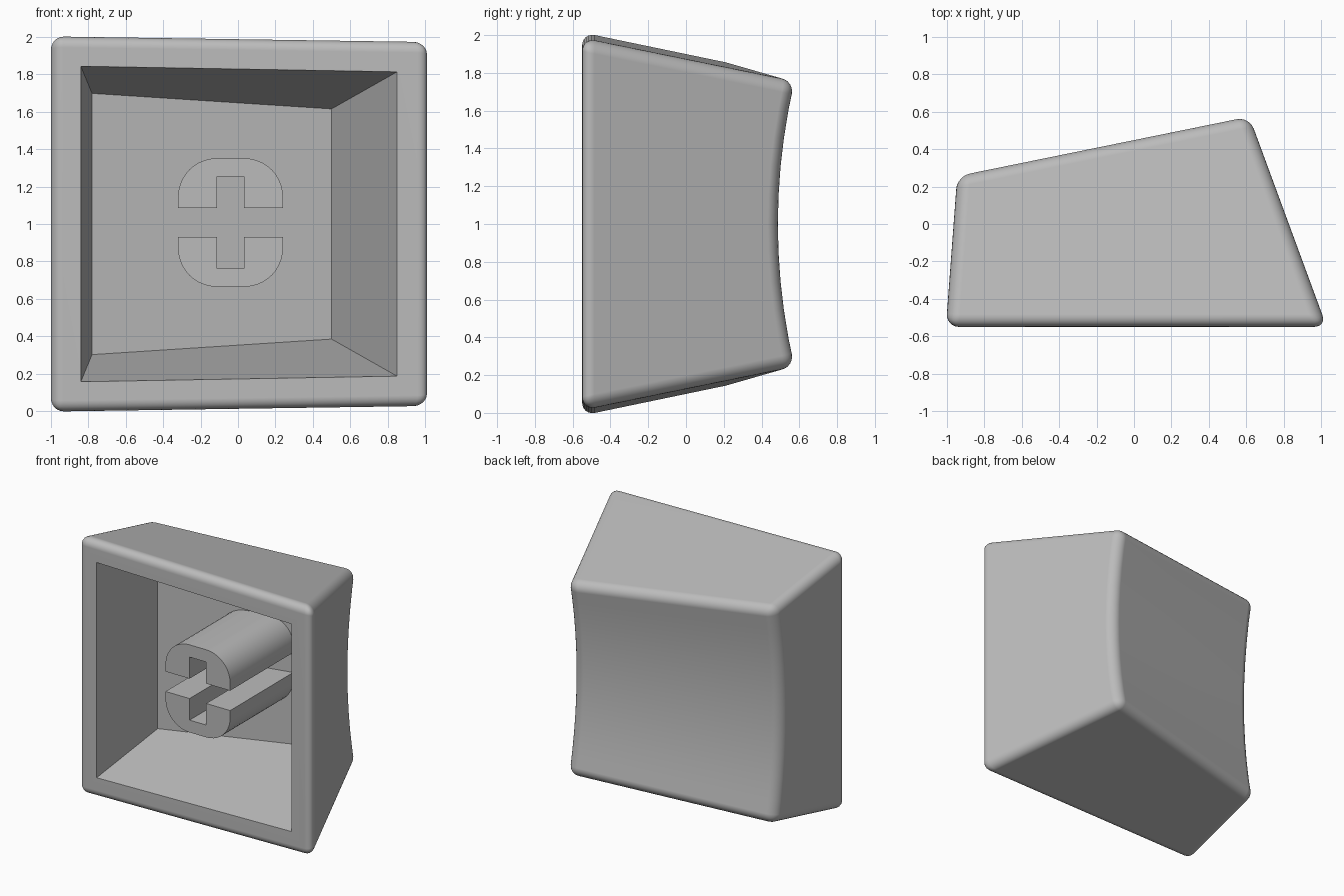
import bpy, bmesh, math
from mathutils import Vector

cube = bpy.data.objects.get("Cube")
if cube:
    bpy.data.objects.remove(cube, do_unlink=True)

grey = bpy.data.materials.new("matte grey")
grey.use_nodes = True
grey.diffuse_color = (0.5, 0.5, 0.5, 1)
grey.node_tree.nodes["Principled BSDF"].inputs["Base Color"].default_value = (0.5, 0.5, 0.5, 1)

FRONT = -0.55
STRIPS = 10
DISH = 0.088


def finish(bm, name):
    bmesh.ops.recalc_face_normals(bm, faces=bm.faces[:])
    mesh = bpy.data.meshes.new(name)
    bm.to_mesh(mesh)
    bm.free()
    mesh.materials.append(grey)
    obj = bpy.data.objects.new(name, mesh)
    bpy.context.collection.objects.link(obj)
    bpy.ops.object.select_all(action='DESELECT')
    obj.select_set(True)
    bpy.context.view_layer.objects.active = obj
    bpy.ops.object.shade_smooth_by_angle(angle=math.radians(30))
    weighted = obj.modifiers.new("Even shading", 'WEIGHTED_NORMAL')
    weighted.keep_sharp = True
    return obj


def floor_y(x):
    return 0.12 + 0.217 * (x + 0.78)


# Outer shell: tapered block with a dished back
bm = bmesh.new()


def column(x, y, half_height):
    """Curved vertical back edge, from bottom to top."""
    verts = []
    for i in range(STRIPS + 1):
        t = 2 * i / STRIPS - 1
        verts.append(bm.verts.new((x, y - DISH * (1 - t * t), 1 + half_height * t)))
    return verts


left = column(-0.945, 0.268, 0.845)
right = column(0.617, 0.587, 0.753)
front_left = [bm.verts.new((-1.005, FRONT, 1 + s * 1.015)) for s in (-1, 1)]
front_right = [bm.verts.new((1.03, FRONT, 1 + s * 0.985)) for s in (-1, 1)]
for i in range(STRIPS):
    bm.faces.new((left[i], right[i], right[i + 1], left[i + 1]))
bm.faces.new(front_left + left[::-1])
bm.faces.new(front_right + right[::-1])
for end in (0, -1):
    bm.faces.new((front_left[end], front_right[end], right[end], left[end]))
bm.faces.new(front_left + front_right[::-1])
bmesh.ops.recalc_face_normals(bm, faces=bm.faces[:])

# Round every outer edge, leaving the dish strips alone
outer = [e for e in bm.edges if e.calc_face_angle() > math.radians(30)]
bmesh.ops.bevel(bm, geom=outer, offset=0.07, offset_type='OFFSET', segments=6,
                profile=0.5, affect='EDGES', clamp_overlap=False)

# Open the front and build the tapered cavity
front = min(bm.faces, key=lambda f: f.calc_center_median().y)
rim = list(front.verts)
bmesh.ops.delete(bm, geom=[front], context='FACES_ONLY')
mouth, floor = [], []
for v in rim:
    up = 1 if v.co.z > 1 else -1
    if v.co.x < 0:
        mx, mh, fx, fh = -0.84, 0.843, -0.78, 0.698
    else:
        mx, mh, fx, fh = 0.85, 0.813, 0.5, 0.615
    mouth.append(bm.verts.new((mx, FRONT, 1 + up * mh)))
    floor.append(bm.verts.new((fx, floor_y(fx), 1 + up * fh)))
for i in range(len(rim)):
    j = (i + 1) % len(rim)
    bm.faces.new((rim[i], rim[j], mouth[j], mouth[i]))
    bm.faces.new((mouth[i], mouth[j], floor[j], floor[i]))
bm.faces.new(floor)
finish(bm, "cap_shell")


# Stem: two mirrored U-shaped posts leaving a cross-shaped socket
def stem_half(name, up):
    cx, cz = -0.04, 1.008
    half, slot, gap, notch, top, radius = 0.28, 0.072, 0.078, 0.247, 0.343, 0.205
    side = [(slot, notch), (slot, gap), (half, gap)]
    for k in range(11):
        a = math.pi / 2 * k / 10
        side.append((half - radius + radius * math.cos(a),
                     top - radius + radius * math.sin(a)))
    outline = side + [(-x, z) for x, z in reversed(side)]
    bm = bmesh.new()
    ends = []
    for back in (False, True):
        ring = []
        for x, z in outline:
            px = cx + x
            y = floor_y(px) + 0.01 if back else -0.44
            ring.append(bm.verts.new((px, y, cz + up * z)))
        ends.append(ring)
        bm.faces.new(ring)
    for i in range(len(outline)):
        j = (i + 1) % len(outline)
        bm.faces.new((ends[0][i], ends[0][j], ends[1][j], ends[1][i]))
    finish(bm, name)


stem_half("upper_stem", 1)
stem_half("lower_stem", -1)
